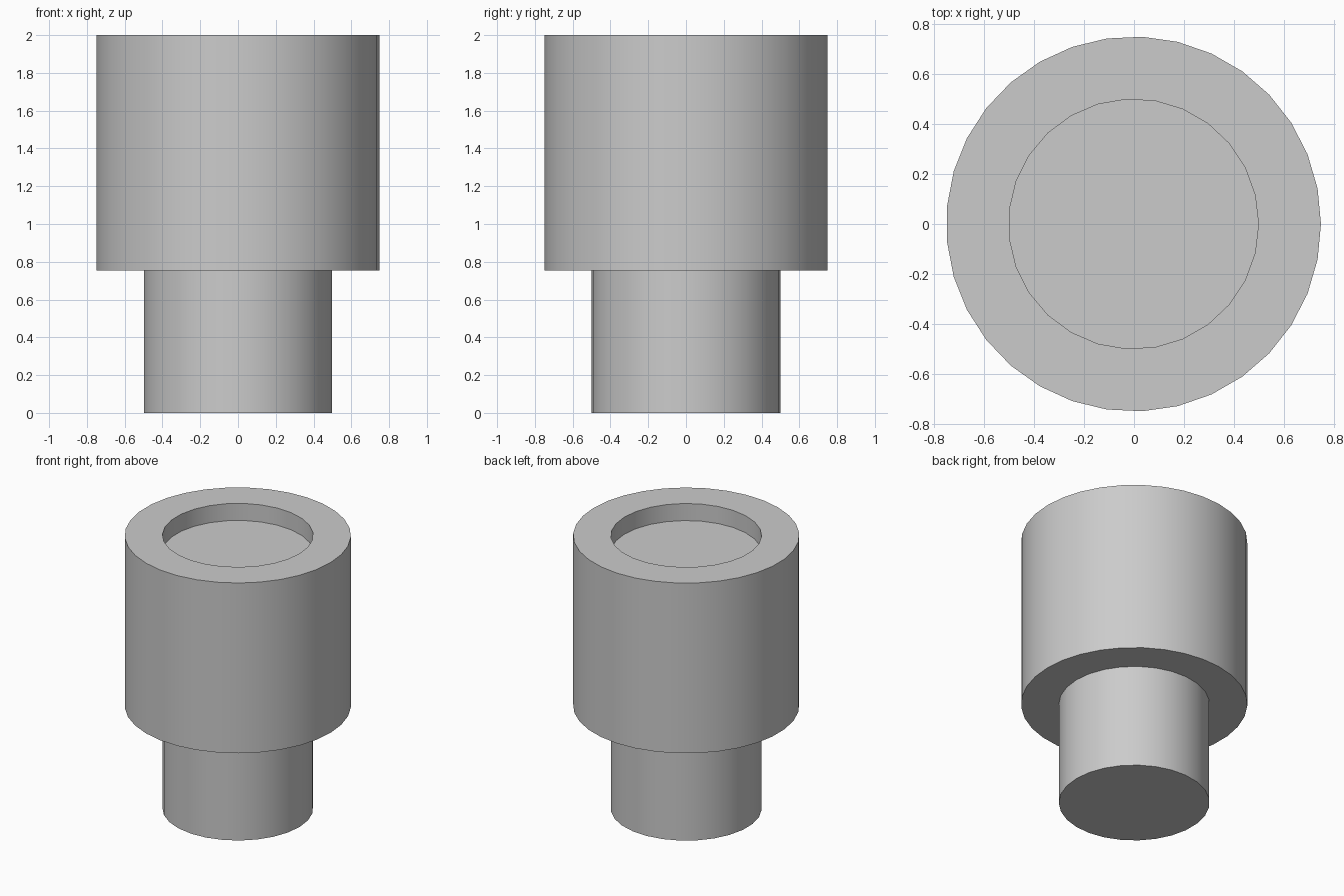
import bpy
import bmesh
from math import cos, sin, tau

old = bpy.data.objects.get("Cube")
if old:
    bpy.data.objects.remove(old, do_unlink=True)

HEAD_SIDES, STEM_SIDES = 33, 27
HEAD_R, STEM_R = 0.75, 0.5
SHOULDER, FLOOR, TOP = 0.755, 1.875, 2.0
SHIFT = -0.0017  # centres the odd-sided outline

grey = bpy.data.materials.new("light grey")
grey.use_nodes = True
grey.diffuse_color = (0.6, 0.6, 0.6, 1)
grey.node_tree.nodes["Principled BSDF"].inputs["Base Color"].default_value = (0.6, 0.6, 0.6, 1)


def ring(bm, radius, sides, z):
    verts = [bm.verts.new((radius * cos(tau * i / sides) + SHIFT,
                           radius * sin(tau * i / sides), z)) for i in range(sides)]
    edges = [bm.edges.new((v, verts[(i + 1) % sides])) for i, v in enumerate(verts)]
    return verts, edges


def wall(bm, low, high):
    n = len(low)
    for i in range(n):
        j = (i + 1) % n
        bm.faces.new((low[i], low[j], high[j], high[i]))


def finish(bm, name):
    bmesh.ops.recalc_face_normals(bm, faces=bm.faces)
    mesh = bpy.data.meshes.new(name)
    bm.to_mesh(mesh)
    bm.free()
    obj = bpy.data.objects.new(name, mesh)
    bpy.context.collection.objects.link(obj)
    mesh.materials.append(grey)
    bpy.ops.object.select_all(action="DESELECT")
    obj.select_set(True)
    bpy.context.view_layer.objects.active = obj
    bpy.ops.object.shade_smooth_by_angle(angle=0.6)


# One closed shell: stem, shoulder, wide head and the shallow recess on top
bm = bmesh.new()
base, _ = ring(bm, STEM_R, STEM_SIDES, 0)
neck, neck_e = ring(bm, STEM_R, STEM_SIDES, SHOULDER)
low, low_e = ring(bm, HEAD_R, HEAD_SIDES, SHOULDER)
high, high_e = ring(bm, HEAD_R, HEAD_SIDES, TOP)
rim, rim_e = ring(bm, STEM_R, STEM_SIDES, TOP)
floor, _ = ring(bm, STEM_R, STEM_SIDES, FLOOR)
bm.faces.new(base)
wall(bm, base, neck)
wall(bm, low, high)
wall(bm, floor, rim)
bm.faces.new(floor)
# Flat rings joining the two outlines
for inner, outer in ((neck_e, low_e), (rim_e, high_e)):
    bmesh.ops.triangle_fill(bm, edges=inner + outer, use_beauty=True)
finish(bm, "stepped_cylinder")
